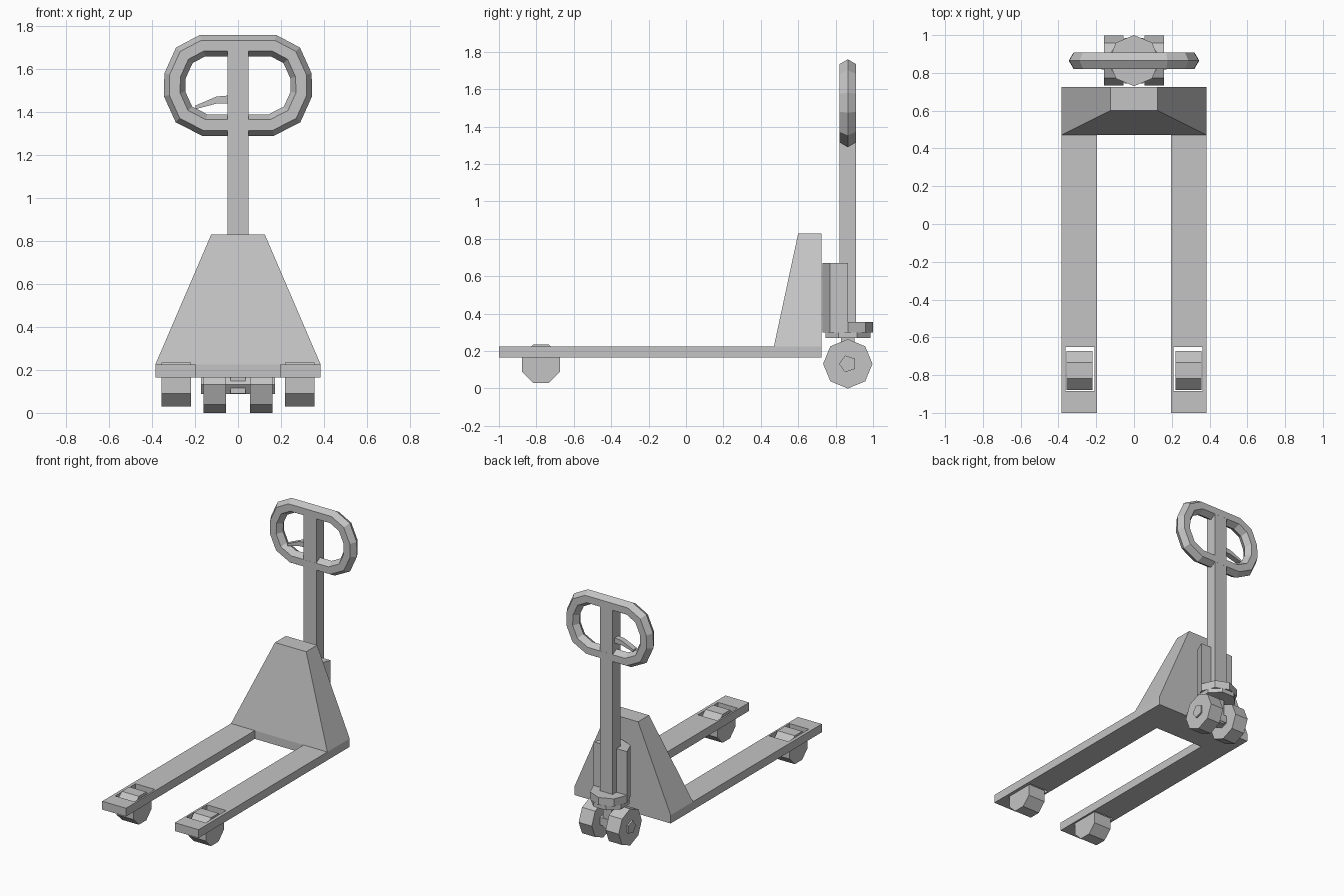
import bpy, bmesh, math
from mathutils import Vector

cube = bpy.data.objects.get("Cube")
if cube:
    bpy.data.objects.remove(cube, do_unlink=True)

GREY = (0.55, 0.55, 0.55, 1)
steel = bpy.data.materials.new("grey_steel")
steel.use_nodes = True
steel.diffuse_color = GREY
steel.node_tree.nodes["Principled BSDF"].inputs["Base Color"].default_value = GREY


def finish(name, bm):
    bmesh.ops.recalc_face_normals(bm, faces=bm.faces)
    mesh = bpy.data.meshes.new(name)
    bm.to_mesh(mesh)
    bm.free()
    mesh.materials.append(steel)
    obj = bpy.data.objects.new(name, mesh)
    bpy.context.collection.objects.link(obj)
    return obj


def loft(name, rings, closed=False):
    """Skin a row of equal rings; cap the ends unless the row is closed."""
    bm = bmesh.new()
    rows = [[bm.verts.new(p) for p in ring] for ring in rings]
    n = len(rows[0])
    pairs = list(zip(rows, rows[1:]))
    if closed:
        pairs.append((rows[-1], rows[0]))
    else:
        bm.faces.new(rows[0])
        bm.faces.new(rows[-1])
    for a, b in pairs:
        for i in range(n):
            j = (i + 1) % n
            bm.faces.new((a[i], a[j], b[j], b[i]))
    return finish(name, bm)


def rect(x, y0, y1, z):
    return [(-x, y0, z), (x, y0, z), (x, y1, z), (-x, y1, z)]


def box(name, x0, x1, y0, y1, z0, z1):
    return loft(name, [[(x0, y0, z), (x1, y0, z), (x1, y1, z), (x0, y1, z)]
                       for z in (z0, z1)])


def circle(n, r, turn=0.0, span=math.tau):
    return [(r * math.cos(turn + span * i / n), r * math.sin(turn + span * i / n))
            for i in range(n)]


def x_prism(name, n, r, x0, x1, y, z, turn=0.0):
    return loft(name, [[(x, y + a, z + b) for a, b in circle(n, r, turn)]
                       for x in (x0, x1)])


def z_prism(name, pts, z0, z1, y):
    return loft(name, [[(a, y + b, z) for a, b in pts] for z in (z0, z1)])


POST_Y = 0.865
EIGHTH = math.pi / 8

# U-shaped fork chassis
half = [(0.195, 0.47), (0.195, -1), (0.385, -1), (0.385, 0.725)]
outline = half + [(-x, y) for x, y in reversed(half)]
chassis = loft("fork_chassis", [[(x, y, z) for x, y in outline] for z in (0.165, 0.225)])

# Roller slots cut through the fork tips, and the rollers in them
for side, label in ((1, "left"), (-1, "right")):
    x0, x1 = sorted((side * 0.208, side * 0.362))
    cutter = box("slot_cutter", x0, x1, -0.885, -0.652, 0.1, 0.3)
    cutter.hide_render = True
    mod = chassis.modifiers.new("slot", "BOOLEAN")
    mod.operation = "DIFFERENCE"
    mod.object = cutter
    bpy.context.view_layer.objects.active = chassis
    bpy.ops.object.modifier_apply(modifier=mod.name)
    bpy.data.objects.remove(cutter, do_unlink=True)
    x_prism(label + "_fork_roller", 8, 0.111, side * 0.22, side * 0.357,
            -0.775, 0.132, EIGHTH)
    # Steering wheels
    x_prism(label + "_steer_wheel", 8, 0.132, side * 0.055, side * 0.16, POST_Y, 0.132)

# Tapered housing above the fork heel
loft("housing", [rect(0.385, 0.47, 0.725, 0.225), rect(0.125, 0.60, 0.725, 0.83)])

# Steering axle, stem and turntable
x_prism("steer_axle", 5, 0.047, -0.172, 0.172, POST_Y, 0.132, math.pi)
box("steer_stem", -0.035, 0.035, 0.83, 0.90, 0.09, 0.28)
z_prism("turntable", circle(8, 0.13, EIGHTH), 0.27, 0.30, POST_Y)
z_prism("pump_base", circle(8, 0.135), 0.30, 0.355, POST_Y)

# Half-round pump body in front of the post
half_round = [p for p in circle(8, 0.135, math.pi) if p[1] < 0.001]
z_prism("pump_body", half_round, 0.355, 0.67, POST_Y)

# Handle post
box("handle_post", -0.05, 0.05, 0.822, 0.908, 0.355, 1.725)

# Handle loop: hexagonal tube swept round a rounded path
right = [(0.165, 1.71), (0.25, 1.665), (0.293, 1.57),
         (0.295, 1.485), (0.252, 1.39), (0.155, 1.34)]
path = [Vector(p) for p in right + [(-x, z) for x, z in reversed(right)]]
rings = []
for i, p in enumerate(path):
    before = (p - path[i - 1]).normalized()
    after = (path[(i + 1) % len(path)] - p).normalized()
    tangent = (before + after).normalized()
    out = Vector((-tangent.y, tangent.x)) / tangent.dot(after)
    rings.append([(p.x + out.x * a, POST_Y + b, p.y + out.y * a)
                  for a, b in circle(6, 0.05)])
loft("handle_loop", rings, closed=True)

# Release lever inside the loop
lever = [(-0.04, 1.478), (-0.10, 1.473), (-0.20, 1.43),
         (-0.195, 1.415), (-0.10, 1.44), (-0.04, 1.44)]
loft("release_lever", [[(x, y, z) for x, z in lever]
                       for y in (POST_Y - 0.02, POST_Y + 0.02)])
